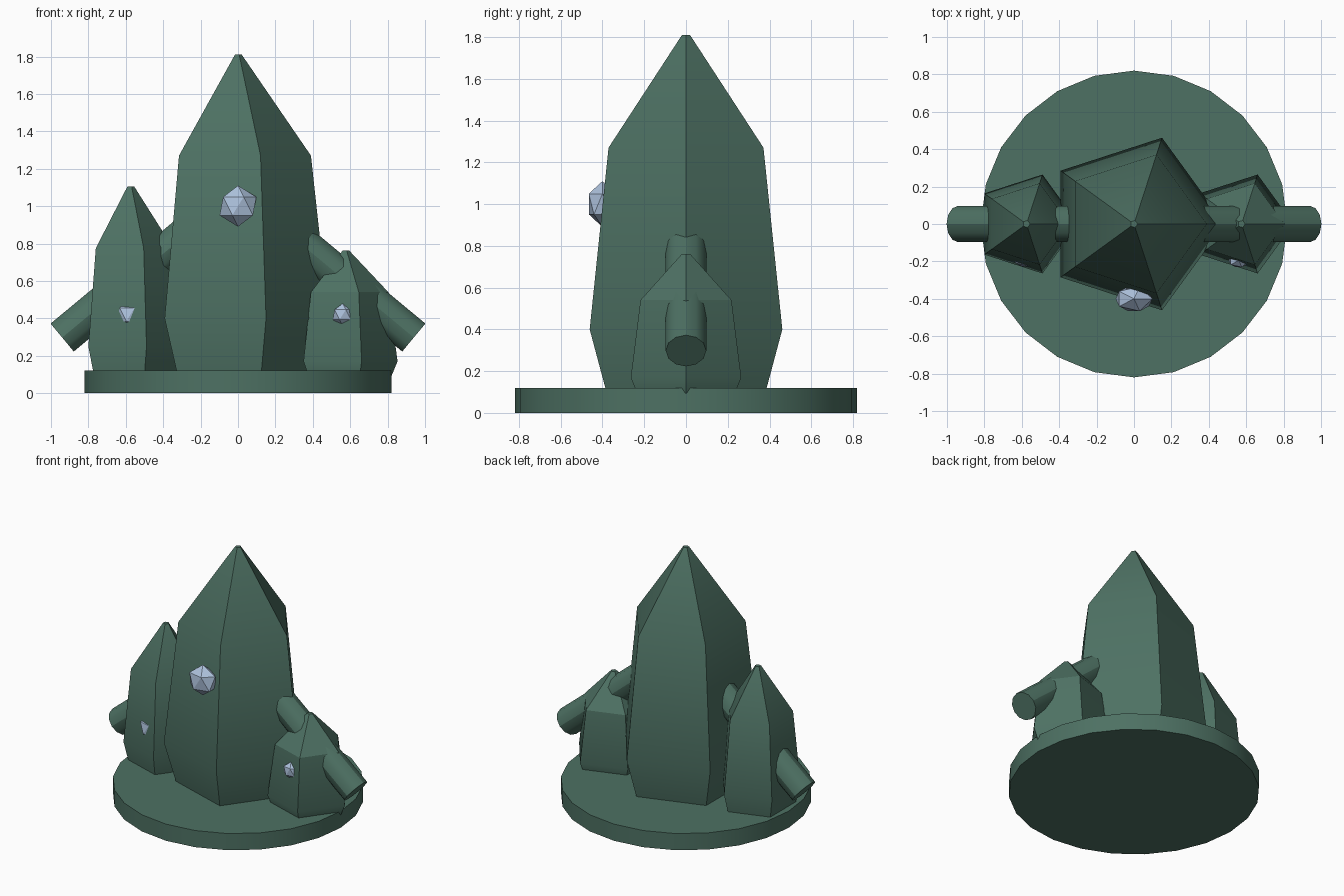
import bpy, bmesh, math
from mathutils import Vector

if "Cube" in bpy.data.objects:
    bpy.data.objects.remove(bpy.data.objects["Cube"])


def material(name, rgb):
    m = bpy.data.materials.new(name)
    m.diffuse_color = (*rgb, 1)
    m.use_nodes = True
    m.node_tree.nodes["Principled BSDF"].inputs["Base Color"].default_value = m.diffuse_color
    return m


GREEN = material("deep green stone", (0.075, 0.165, 0.125))
BLUE = material("pale blue gem", (0.42, 0.54, 0.72))


def finish(obj, name, mat, smooth=True):
    obj.name = name
    obj.data.materials.append(mat)
    if smooth:
        bpy.ops.object.select_all(action='DESELECT')
        obj.select_set(True)
        bpy.context.view_layer.objects.active = obj
        bpy.ops.object.shade_smooth_by_angle(angle=math.radians(30))
    return obj


def crystal(name, x, profile, sides=5):
    """Five-sided spire lofted through (radius, height) rings."""
    bm = bmesh.new()
    rings = []
    for r, z in profile:
        rings.append([bm.verts.new((x + r * math.cos(math.tau * i / sides),
                                    r * math.sin(math.tau * i / sides), z))
                      for i in range(sides)])
    for a, b in zip(rings, rings[1:]):
        for i in range(sides):
            j = (i + 1) % sides
            bm.faces.new((a[i], a[j], b[j], b[i]))
    bm.faces.new(rings[0][::-1])
    bm.faces.new(rings[-1])
    mesh = bpy.data.meshes.new(name)
    bm.to_mesh(mesh)
    bm.free()
    obj = bpy.data.objects.new(name, mesh)
    bpy.context.collection.objects.link(obj)
    return finish(obj, name, GREEN)


def gem(name, loc, r, depth):
    bpy.ops.mesh.primitive_ico_sphere_add(subdivisions=1, radius=r, location=loc)
    obj = bpy.context.object
    obj.scale.y = depth
    return finish(obj, name, BLUE, smooth=False)


def tube(name, start, end, r):
    a, b = Vector(start), Vector(end)
    bpy.ops.mesh.primitive_cylinder_add(vertices=12, radius=r, depth=(b - a).length,
                                        location=(a + b) / 2)
    obj = bpy.context.object
    obj.rotation_euler = (0, math.atan2(b.x - a.x, b.z - a.z), 0)
    return finish(obj, name, GREEN)


# Round base slab
bpy.ops.mesh.primitive_cylinder_add(vertices=24, radius=0.82, depth=0.12,
                                    location=(0, 0, 0.06))
finish(bpy.context.object, "base", GREEN)

# Crystals
crystal("main_crystal", 0, [(0.395, 0.08), (0.485, 0.40), (0.39, 1.27), (0.02, 1.81)])
crystal("left_crystal", -0.575, [(0.24, 0.09), (0.278, 0.25), (0.229, 0.775), (0.02, 1.105)])
crystal("right_crystal", 0.575, [(0.245, 0.09), (0.278, 0.17), (0.229, 0.54), (0.02, 0.762)])

# Slanted tubes running out through the side crystals
for side, label in ((-1, "left"), (1, "right")):
    tube(label + "_tube", (side * 0.25, 0, 0.87), (side * 0.94, 0, 0.2975), 0.097)

# Gems set into the front faces
gem("main_gem", (0, -0.40, 1.0), 0.11, 0.7)
gem("left_gem", (-0.575, -0.18, 0.42), 0.08, 0.7)
gem("right_gem", (0.56, -0.195, 0.42), 0.06, 0.7)
